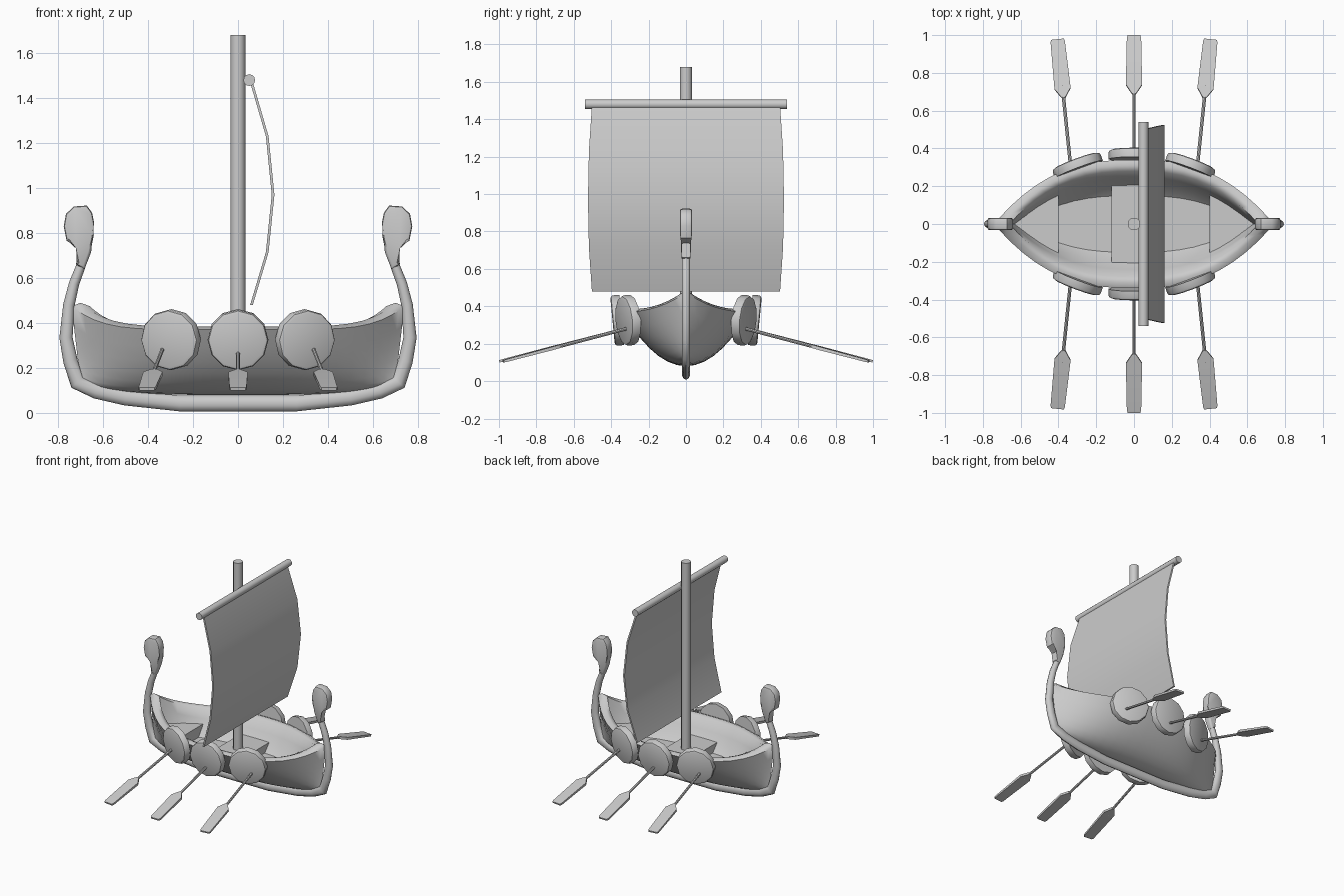
import bpy, bmesh, math
from mathutils import Vector, Matrix

if "Cube" in bpy.data.objects:
    bpy.data.objects.remove(bpy.data.objects["Cube"])


def finish(name, bm, angle=35):
    bmesh.ops.remove_doubles(bm, verts=bm.verts, dist=0.0005)
    bmesh.ops.recalc_face_normals(bm, faces=bm.faces)
    me = bpy.data.meshes.new(name)
    bm.to_mesh(me)
    bm.free()
    me.shade_smooth()
    me.set_sharp_from_angle(angle=math.radians(angle))
    ob = bpy.data.objects.new(name, me)
    bpy.context.collection.objects.link(ob)
    return ob


def skin(bm, rings, cap=True):
    """Join closed rings of points into a tube."""
    vs = [[bm.verts.new(p) for p in r] for r in rings]
    n = len(vs[0])
    for a, b in zip(vs, vs[1:]):
        for i in range(n):
            bm.faces.new((a[i], a[(i + 1) % n], b[(i + 1) % n], b[i]))
    if cap:
        bm.faces.new(vs[0])
        bm.faces.new(vs[-1])


def rod(name, a, b, r, sides=12):
    a, b = Vector(a), Vector(b)
    bm = bmesh.new()
    m = Matrix.Translation((a + b) / 2) @ (b - a).to_track_quat('Z', 'Y').to_matrix().to_4x4()
    bmesh.ops.create_cone(bm, cap_ends=True, segments=sides, radius1=r, radius2=r,
                          depth=(b - a).length, matrix=m)
    return finish(name, bm)


# Hull: thick lofted shell, square-root cross-section
def breadth(u, half):
    return half * (1 - abs(u) ** 2.6)


def rim_z(u):
    return 0.37 + 0.105 * abs(u) ** 6


def shell_point(u, s, half, length, bottom):
    z0 = bottom + 0.05 * abs(u) ** 4
    t = s * s
    return Vector((u * (length + 0.04 * t), breadth(u, half) * s, z0 + (rim_z(u) - z0) * t))


rings = []
N = 24
S = [i / 7 for i in range(-7, 8)]
for k in range(N + 1):
    u = math.sin(math.pi / 2 * (2 * k / N - 1))
    outer = [shell_point(u, s, 0.34, 0.70, 0.08) for s in S]
    inner = [shell_point(u, s, 0.28, 0.62, 0.13) for s in reversed(S)]
    up = Vector((0, 0, 0.014))
    right_cap = (outer[-1] + inner[0]) / 2 + up
    left_cap = (outer[0] + inner[-1]) / 2 + up
    rings.append(outer + [right_cap] + inner + [left_cap])
bm = bmesh.new()
skin(bm, rings, cap=False)
bmesh.ops.dissolve_degenerate(bm, dist=0.0005, edges=bm.edges)
finish("hull", bm, 60)


# Decks and bench fitted to the inside of the hull
def deck(name, x0, x1, top, thick):
    bm = bmesh.new()
    rings = []
    for i in range(9):
        x = x0 + (x1 - x0) * i / 8
        r = []
        for z in (top, top - thick):
            u = max(-1, min(1, x / 0.645))
            z0 = 0.13 + 0.05 * abs(u) ** 4
            y = breadth(u, 0.285) * math.sqrt(max(0, (z - z0) / (rim_z(u) - z0))) + 0.004
            r.append((y, z))
        (yt, zt), (yb, zb) = r
        rings.append([(x, -yt, zt), (x, yt, zt), (x, yb, zb), (x, -yb, zb)])
    skin(bm, rings)
    finish(name, bm)


deck("floor", -0.42, 0.42, 0.20, 0.03)
deck("bench", -0.12, 0.12, 0.26, 0.06)
deck("fore_deck", 0.40, 0.64, 0.28, 0.09)
deck("aft_deck", -0.64, -0.40, 0.28, 0.09)

# Keel with stems: elliptical section swept along the centre line
half = [(0.26, 0.042), (0.50, 0.068), (0.63, 0.098), (0.715, 0.135), (0.745, 0.23),
        (0.765, 0.335), (0.752, 0.48), (0.729, 0.575), (0.70, 0.65)]
path = [Vector((-x, 0, z)) for x, z in reversed(half)] + [Vector((x, 0, z)) for x, z in half]
rings = []
for i, p in enumerate(path):
    d1 = (p - path[max(i - 1, 0)]).normalized()
    d2 = (path[min(i + 1, len(path) - 1)] - p).normalized()
    d = (d1 + d2).normalized()
    n = Vector((-d.z, 0, d.x))
    r = 0.035 if p.z < 0.12 else 0.035 - 0.014 * (max(0, p.z - 0.12) / 0.53)
    rings.append([p + n * r * math.cos(a) + Vector((0, 0.023 * math.sin(a), 0))
                  for a in [math.tau * j / 10 for j in range(10)]])
bm = bmesh.new()
skin(bm, rings)
finish("keel", bm, 50)

# Scroll heads on both stems
outline = [(0.72, 0.66), (0.707, 0.738), (0.762, 0.765), (0.775, 0.83), (0.765, 0.885),
           (0.73, 0.918), (0.672, 0.922), (0.649, 0.89), (0.64, 0.845), (0.65, 0.79),
           (0.653, 0.715), (0.683, 0.638)]
for name, sx in (("fore_head", 1), ("aft_head", -1)):
    bm = bmesh.new()
    skin(bm, [[(sx * x, sy * (0.033 if z > 0.75 else 0.023), z) for x, z in outline]
              for sy in (-1, 1)])
    side = [e for e in bm.edges if abs(e.verts[0].co.y + e.verts[1].co.y) > 0.02]
    bmesh.ops.bevel(bm, geom=side, offset=0.012, segments=2, profile=0.5, affect='EDGES')
    finish(name, bm, 40)

# Mast, yard and bulging sail
rod("mast", (0, 0, 0.18), (0, 0, 1.68), 0.033, 12)
rod("yard", (0.05, -0.54, 1.48), (0.05, 0.54, 1.48), 0.026, 12)
bm = bmesh.new()
rings = []
for x, z, w in ((0.06, 1.47, 0.503), (0.13, 1.23, 0.519), (0.156, 0.97, 0.524),
                (0.13, 0.715, 0.519), (0.06, 0.48, 0.503)):
    t = 0.006
    rings.append([(x - t, -w, z), (x + t, -w, z), (x + t, w, z), (x - t, w, z)])
skin(bm, rings)
finish("sail", bm, 40)

# Shields and oars, three per side
for side, sy in (("front", -1), ("rear", 1)):
    for i in (-1, 0, 1):
        bm = bmesh.new()
        out = Vector((i * 0.35, sy * 0.94, -0.09)).normalized()
        pos = Vector((i * 0.30, sy * (0.312 if i else 0.368), 0.325))
        bmesh.ops.create_cone(bm, cap_ends=True, segments=12, radius1=0.135, radius2=0.135, depth=0.05)
        rim = [e for e in bm.edges if all(v.co.z > 0 for v in e.verts)]
        bmesh.ops.bevel(bm, geom=rim, offset=0.015, segments=2, profile=0.5, affect='EDGES')
        bm.transform(Matrix.Translation(pos) @ out.to_track_quat('Z', 'Y').to_matrix().to_4x4())
        finish(f"{side}_shield_{i + 2}", bm)

        a = Vector((i * 0.335, sy * 0.30, 0.285))
        b = Vector((i * 0.405, sy * (0.977 if i else 0.998), 0.106))
        rod(f"{side}_oar_shaft_{i + 2}", a, a.lerp(b, 0.65), 0.009, 8)
        d = (b - a).normalized()
        across = d.cross(Vector((0, 0, 1))).normalized()
        n = across.cross(d)
        bm = bmesh.new()
        rings = []
        for back, w, t in ((0.32, 0.010, 0.009), (0.27, 0.043, 0.009), (0.012, 0.038, 0.007), (0, 0.033, 0.006)):
            c = b - d * back
            rings.append([c + across * w * p + n * t * q for p, q in ((-1, -1), (1, -1), (1, 1), (-1, 1))])
        skin(bm, rings)
        finish(f"{side}_oar_blade_{i + 2}", bm)
